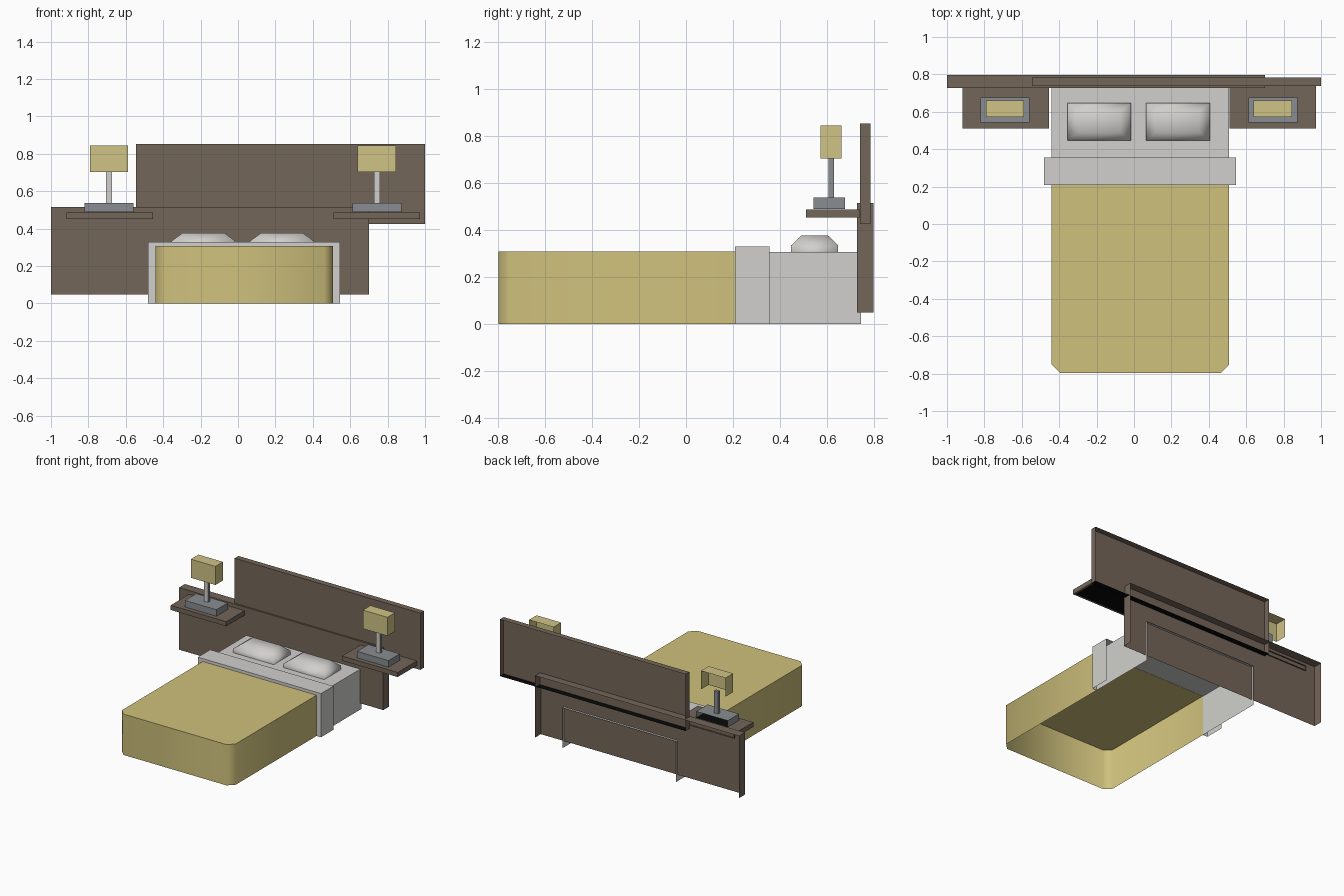
import bpy, bmesh, math
from mathutils import Vector

if "Cube" in bpy.data.objects:
    bpy.data.objects.remove(bpy.data.objects["Cube"])


def mat(name, r, g, b):
    m = bpy.data.materials.new(name)
    m.diffuse_color = (*[(c / 255 / 12.92) if c < 10 else ((c / 255 + 0.055) / 1.055) ** 2.4
                         for c in (r, g, b)], 1)
    m.use_nodes = True
    m.node_tree.nodes["Principled BSDF"].inputs["Base Color"].default_value = m.diffuse_color
    return m


BROWN = mat("dark wood", 116, 102, 90)
TAN = mat("tan blanket", 207, 193, 124)
CREAM = mat("lamp shade cream", 208, 195, 134)
WHITE = mat("white linen", 209, 208, 205)
GREY = mat("grey metal", 137, 141, 146)
BLACK = mat("black underside", 8, 8, 8)

DIRS = {"back": (0, 1, 0), "front": (0, -1, 0), "bottom": (0, 0, -1)}


def finish(name, bm, mats, smooth=None):
    me = bpy.data.meshes.new(name)
    bm.to_mesh(me)
    bm.free()
    ob = bpy.data.objects.new(name, me)
    bpy.context.collection.objects.link(ob)
    for m in mats:
        me.materials.append(m)
    if smooth:
        bpy.ops.object.select_all(action='DESELECT')
        ob.select_set(True)
        bpy.context.view_layer.objects.active = ob
        bpy.ops.object.shade_smooth_by_angle(angle=math.radians(smooth))
    return ob


def facing(bm, side):
    bm.normal_update()
    d = Vector(DIRS[side])
    return [f for f in bm.faces if f.normal.dot(d) > 0.9]


def box_bm(x, y, z):
    bm = bmesh.new()
    bmesh.ops.create_cube(bm, size=1)
    for v in bm.verts:
        v.co = [lo + (c + 0.5) * (hi - lo) for c, (lo, hi) in zip(v.co, (x, y, z))]
    return bm


def shell(name, x, y, z, mats, omit=(), special=None, inset=0, smooth=None):
    """Box with some sides left open; one side may take the second material."""
    bm = box_bm(x, y, z)
    if special:
        faces = facing(bm, special)
        if inset:
            bmesh.ops.inset_region(bm, faces=faces, thickness=inset)
        for f in faces:
            f.material_index = 1
    for side in omit:
        bmesh.ops.delete(bm, geom=facing(bm, side), context='FACES')
    return finish(name, bm, mats, smooth)


# Headboard panels, open at the back
shell("lower_headboard", (-1, 0.70), (0.727, 0.797), (0.048, 0.515), [BROWN], ("back", "bottom"))
shell("upper_headboard", (-0.545, 1), (0.739, 0.784), (0.426, 0.853), [BROWN, BLACK],
      ("back",), special="bottom")

# Mattress body
shell("bed_body", (-0.44, 0.508), (0.21, 0.745), (0, 0.305), [WHITE], ("back", "front", "bottom"))

# Blanket with chamfered foot corners, open below
bm = box_bm((-0.44, 0.508), (-0.797, 0.21), (0, 0.307))
corners = [e for e in bm.edges if all(v.co.y < -0.7 for v in e.verts)
           and abs(e.verts[0].co.z - e.verts[1].co.z) > 0.1]
bmesh.ops.bevel(bm, geom=corners, offset=0.045, segments=1, affect='EDGES')
for s in ("bottom", "back"):
    bmesh.ops.delete(bm, geom=facing(bm, s), context='FACES')
finish("blanket", bm, [TAN], 50)

# Folded sheet: an arch strip around the bed, with a front rim
bm = bmesh.new()
outer = [(-0.48, 0), (-0.48, 0.329), (0.545, 0.329), (0.545, 0)]
inner = [(-0.44, 0), (-0.44, 0.305), (0.508, 0.305), (0.508, 0)]
rows = [[bm.verts.new((px, py, pz)) for px, pz in prof]
        for prof, py in ((outer, 0.355), (outer, 0.208), (inner, 0.208))]
for a, b in zip(rows, rows[1:]):
    for i in range(3):
        bm.faces.new((a[i], b[i], b[i + 1], a[i + 1]))
bmesh.ops.recalc_face_normals(bm, faces=bm.faces)
bm.normal_update()
if max(bm.faces, key=lambda f: f.calc_center_median().z).normal.z < 0:
    bmesh.ops.reverse_faces(bm, faces=bm.faces)
finish("folded_sheet", bm, [WHITE], 30)


# Pillows: stacked rectangles, softly shaded
def pillow(name, cx):
    bm = bmesh.new()
    rings = []
    for hx, hy, z in ((0.17, 0.1, 0.304), (0.17, 0.1, 0.334), (0.113, 0.057, 0.376)):
        rings.append([bm.verts.new((cx + sx * hx, 0.547 + sy * hy, z))
                      for sx, sy in ((-1, -1), (1, -1), (1, 1), (-1, 1))])
    for a, b in zip(rings, rings[1:]):
        for i in range(4):
            j = (i + 1) % 4
            bm.faces.new((a[i], a[j], b[j], b[i]))
    bm.faces.new(rings[-1])
    finish(name, bm, [WHITE], 100)


pillow("left_pillow", -0.185)
pillow("right_pillow", 0.235)

# Bedside shelves with a lamp on each
for side, sx, lx in (("left", -0.686, -0.69), ("right", 0.741, 0.742)):
    shell(side + "_shelf", (sx - 0.231, sx + 0.231), (0.51, 0.737), (0.452, 0.487),
          [BROWN, BLACK], ("back",), special="bottom", inset=0.02)
    shell(side + "_lamp_base", (lx - 0.131, lx + 0.131), (0.542, 0.677), (0.488, 0.537),
          [GREY, BLACK], ("back",), special="bottom")
    shell(side + "_lamp_post", (lx - 0.016, lx + 0.016), (0.606, 0.629), (0.537, 0.705),
          [GREY, WHITE], special="front")
    shell(side + "_lamp_shade", (lx - 0.102, lx + 0.102), (0.571, 0.661), (0.704, 0.844),
          [CREAM], ("back", "bottom"))
